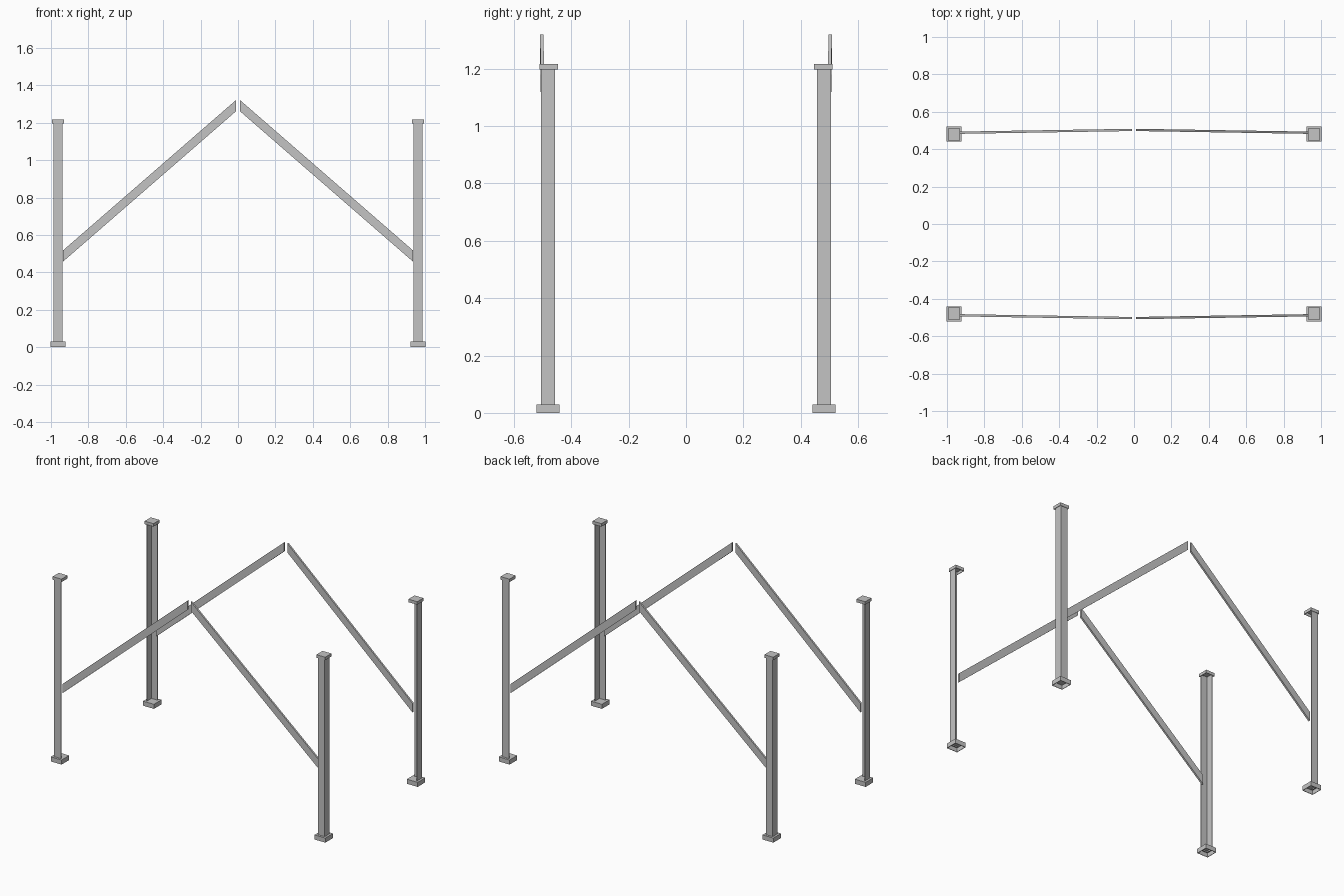
import bpy, bmesh

if "Cube" in bpy.data.objects:
    bpy.data.objects.remove(bpy.data.objects["Cube"], do_unlink=True)

steel = bpy.data.materials.new("grey steel")
steel.use_nodes = True
colour = (0.55, 0.55, 0.55, 1)
steel.diffuse_color = colour
steel.node_tree.nodes["Principled BSDF"].inputs["Base Color"].default_value = colour

PX, PY = 0.962, 0.481      # post centre
HALF = 0.025               # half width of a post
WALL = 0.004               # sheet thickness


def make(name, bm):
    bmesh.ops.recalc_face_normals(bm, faces=bm.faces)
    mesh = bpy.data.meshes.new(name)
    bm.to_mesh(mesh)
    bm.free()
    mesh.materials.append(steel)
    ob = bpy.data.objects.new(name, mesh)
    bpy.context.collection.objects.link(ob)
    return ob


def prism(name, profile, offset):
    """Extrude a closed profile along an offset vector."""
    bm = bmesh.new()
    face = bm.faces.new([bm.verts.new(p) for p in profile])
    out = bmesh.ops.extrude_face_region(bm, geom=[face], use_keep_orig=True)
    verts = [g for g in out["geom"] if isinstance(g, bmesh.types.BMVert)]
    bmesh.ops.translate(bm, verts=verts, vec=offset)
    return make(name, bm)


def open_box(name, x, y, half, z0, z1):
    """Thin box without a bottom."""
    bm = bmesh.new()
    bmesh.ops.create_cube(bm, size=1)
    for v in bm.verts:
        v.co = (x + v.co.x * 2 * half, y + v.co.y * 2 * half, z1 if v.co.z > 0 else z0)
    bottom = [f for f in bm.faces if all(v.co.z < z0 + WALL for v in f.verts)]
    bmesh.ops.delete(bm, geom=bottom, context='FACES_ONLY')
    ob = make(name, bm)
    shell = ob.modifiers.new("sheet", 'SOLIDIFY')
    shell.thickness = WALL
    shell.offset = -1


for sy, end in ((-1, "front"), (1, "back")):
    for sx, side in ((-1, "right"), (1, "left")):
        tag = f"{end}_{side}"
        # Angle post, with its corner pointing outward
        o, i, w = HALF, -HALF, HALF - WALL
        corner = [(o, o), (i, o), (i, w), (w, w), (w, i), (o, i)]
        prism(tag + "_post", [(sx * (PX + a), sy * (PY + b), 0.02) for a, b in corner],
              (0, 0, 1.19))
        # Foot and cap
        open_box(tag + "_foot", sx * PX, sy * PY, 0.0395, 0, 0.03)
        open_box(tag + "_cap", sx * PX, sy * (PY - 0.002), 0.032, 1.197, 1.217)
        # Sloping brace with upright end cuts, leaning slightly outward to the middle
        brace = [(0.012, 0.509, 1.26), (0.012, 0.509, 1.32),
                 (0.936, 0.494, 0.517), (0.936, 0.494, 0.457)]
        prism(tag + "_brace", [(sx * x, sy * y, z) for x, y, z in brace],
              (0, -sy * 0.012, 0))
